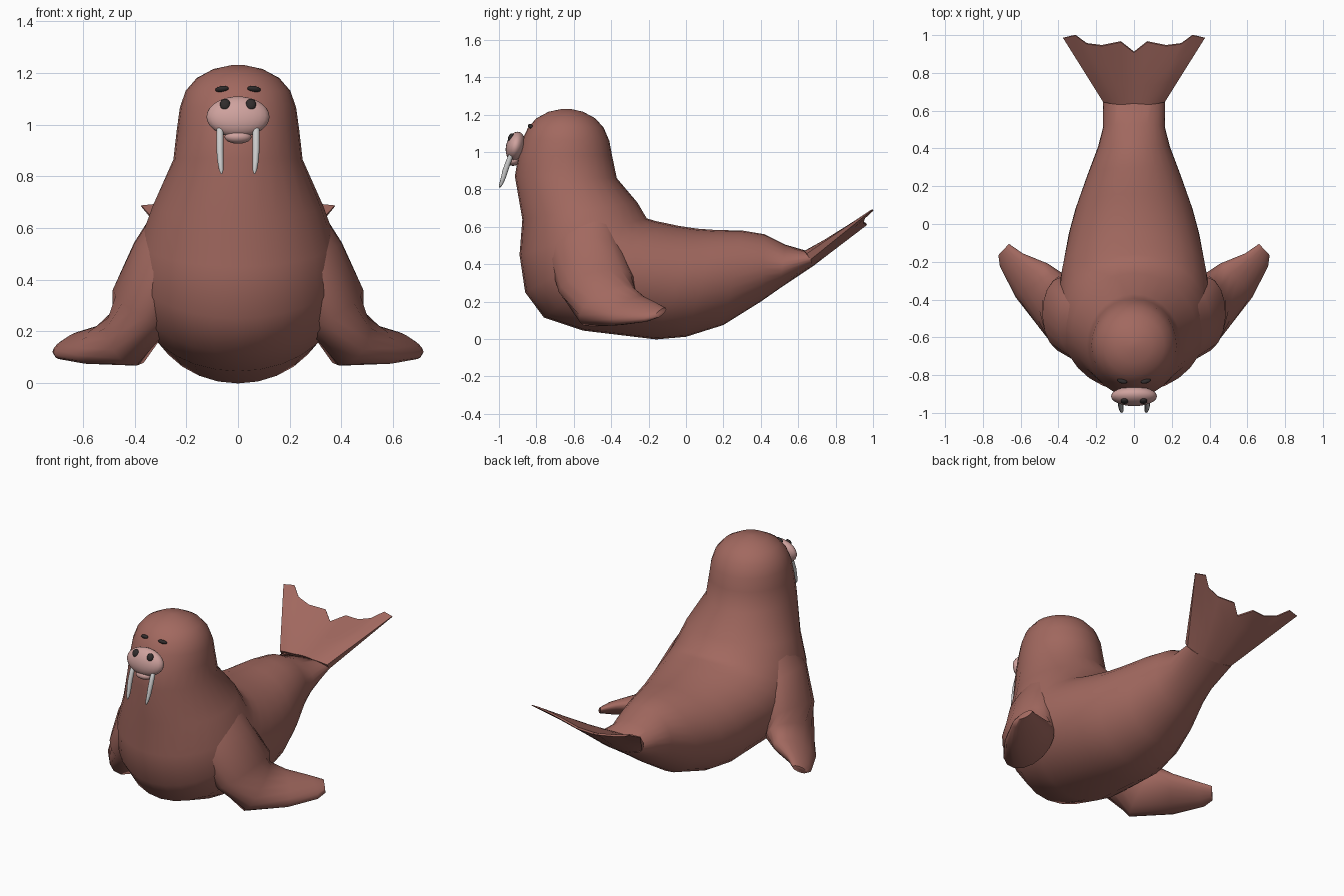
import bpy, bmesh, math
from mathutils import Vector as V

if "Cube" in bpy.data.objects:
    bpy.data.objects.remove(bpy.data.objects["Cube"])


def material(name, rgb):
    m = bpy.data.materials.new(name)
    m.diffuse_color = (*rgb, 1)
    m.use_nodes = True
    m.node_tree.nodes["Principled BSDF"].inputs["Base Color"].default_value = m.diffuse_color
    return m


HIDE = material("hide", (0.36, 0.14, 0.115))
PINK = material("pink_skin", (0.62, 0.36, 0.34))
DARK = material("dark", (0.03, 0.025, 0.025))
IVORY = material("ivory", (0.75, 0.75, 0.73))


def finish(name, bm, mat, angle=60):
    bmesh.ops.recalc_face_normals(bm, faces=bm.faces)
    me = bpy.data.meshes.new(name)
    bm.to_mesh(me)
    bm.free()
    me.materials.append(mat)
    ob = bpy.data.objects.new(name, me)
    bpy.context.collection.objects.link(ob)
    bpy.ops.object.select_all(action='DESELECT')
    bpy.context.view_layer.objects.active = ob
    ob.select_set(True)
    bpy.ops.object.shade_smooth_by_angle(angle=math.radians(angle))
    return ob


def loft(name, rings, n, mat, angle=60):
    """Skin elliptical rings, each given as (centre, half axis u, half axis v)."""
    bm = bmesh.new()
    loops = []
    for c, u, v in rings:
        loops.append([bm.verts.new(V(c) + V(u) * math.cos(2 * math.pi * i / n)
                                   + V(v) * math.sin(2 * math.pi * i / n)) for i in range(n)])
    for a, b in zip(loops, loops[1:]):
        for i in range(n):
            j = (i + 1) % n
            bm.faces.new((a[i], a[j], b[j], b[i]))
    bm.faces.new(loops[0])
    bm.faces.new(loops[-1])
    return finish(name, bm, mat, angle)


def ellipsoid(name, loc, radii, mat, rot=(0, 0, 0)):
    bm = bmesh.new()
    bmesh.ops.create_uvsphere(bm, u_segments=24, v_segments=14, radius=1)
    bmesh.ops.scale(bm, vec=radii, verts=bm.verts)
    ob = finish(name, bm, mat)
    ob.location, ob.rotation_euler = loc, rot
    return ob


# Body: head, chest, belly and tail stem; (front/belly y, z, back y, z, half width)
sections = [
    (-.66, 1.231, -.62, 1.231, .02), (-.735, 1.215, -.55, 1.215, .095),
    (-.80, 1.180, -.485, 1.180, .160), (-.845, 1.13, -.44, 1.13, .203),
    (-.873, 1.07, -.41, 1.06, .225), (-.897, .98, -.395, .98, .237),
    (-.915, .87, -.37, .86, .25), (-.875, .64, -.26, .73, .33),
    (-.89, .45, -.21, .645, .38), (-.86, .25, -.16, .63, .40),
    (-.76, .115, -.11, .62, .405), (-.55, .045, -.04, .605, .39),
    (-.16, -.002, .06, .59, .345), (0, .012, .16, .583, .31),
    (.20, .075, .30, .58, .25), (.40, .20, .42, .56, .19),
    (.50, .27, .53, .505, .163), (.68, .39, .65, .47, .165)]
rings = []
for ya, za, yb, zb, w in sections:
    a, b = V((0, ya, za)), V((0, yb, zb))
    rings.append(((a + b) / 2, (w, 0, 0), (a - b) / 2))
loft("body", rings, 28, HIDE)

# Tail fin: thin plate with a notched trailing edge, tapering from the stem
edge = [(0, .91, .58), (.07, .965, .615), (.17, .945, .625),
        (.25, .955, .65), (.31, 1.0, .69), (.375, .985, .685)]
edge = [(-x, y, z) for x, y, z in edge[:0:-1]] + edge
bm = bmesh.new()
grid = {}
for j, e in enumerate(edge):
    s = (j - 5) / 5
    root = V((.163 * s, .655, .43 + .01 * s * s))
    for i in range(4):
        t = i / 3
        p = root.lerp(V(e), t)
        h = (.042 * (1 - t) + .006) * (1 - .6 * abs(s) ** 3)
        for side in (-1, 1):
            grid[i, j, side] = bm.verts.new(p + V((0, -.5, .85)) * h * side)


def quad(*keys):
    bm.faces.new([grid[k] for k in keys])


for j in range(10):
    for i in range(3):
        for s in (-1, 1):
            quad((i, j, s), (i + 1, j, s), (i + 1, j + 1, s), (i, j + 1, s))
    for i in (0, 3):
        quad((i, j, -1), (i, j + 1, -1), (i, j + 1, 1), (i, j, 1))
for i in range(3):
    for j in (0, 10):
        quad((i, j, -1), (i + 1, j, -1), (i + 1, j, 1), (i, j, 1))
finish("tail_fin", bm, HIDE, 45)

# Front flippers: arm down from the shoulder, paw sweeping out and back
arm = [((.20, -.55, .62), (-.03, -.17, -.02), (.11, -.01, .06)),
       ((.28, -.54, .47), (-.03, -.20, -.02), (.12, -.02, .07)),
       ((.375, -.48, .29), (-.01, -.20, -.04), (.11, -.01, .07)),
       ((.425, -.42, .178), (.06, -.15, -.05), (.06, .03, .10)),
       ((.54, -.30, .152), (.085, -.09, -.045), (.01, .01, .065)),
       ((.65, -.19, .145), (.06, -.035, -.035), (0, 0, .04)),
       ((.69, -.135, .14), (.028, -.03, -.02), (0, 0, .018))]
tusk = [(.002, -.925, 1.01, .012), (.002, -.945, .96, .014), (.002, -.963, .91, .014),
        (0, -.977, .86, .012), (-.003, -.989, .825, .009), (-.004, -.995, .81, .003)]
for side, tag in ((-1, "left"), (1, "right")):
    loft("flipper_" + tag,
         [[(p[0] * side, p[1], p[2]) for p in r] for r in arm], 16, HIDE)
    # Tusks, nostrils and eyes
    loft("tusk_" + tag,
         [((side * (.068 + x), y, z), (r, 0, 0), (0, r * 1.2, r * .3)) for x, y, z, r in tusk],
         12, IVORY)
    ellipsoid("nostril_" + tag, (side * .05, -.937, 1.078), (.02, .013, .023), DARK,
              (math.radians(-25), 0, 0))
    ellipsoid("eye_" + tag, (side * .062, -.831, 1.137), (.027, .014, .011), DARK,
              (math.radians(-30), math.radians(8 * side), math.radians(15 * side)))

# Muzzle and lower lip
ellipsoid("muzzle", (0, -.912, 1.03), (.122, .05, .08), PINK, (math.radians(-14), 0, 0))
ellipsoid("lower_lip", (0, -.925, .952), (.052, .034, .026), PINK)
